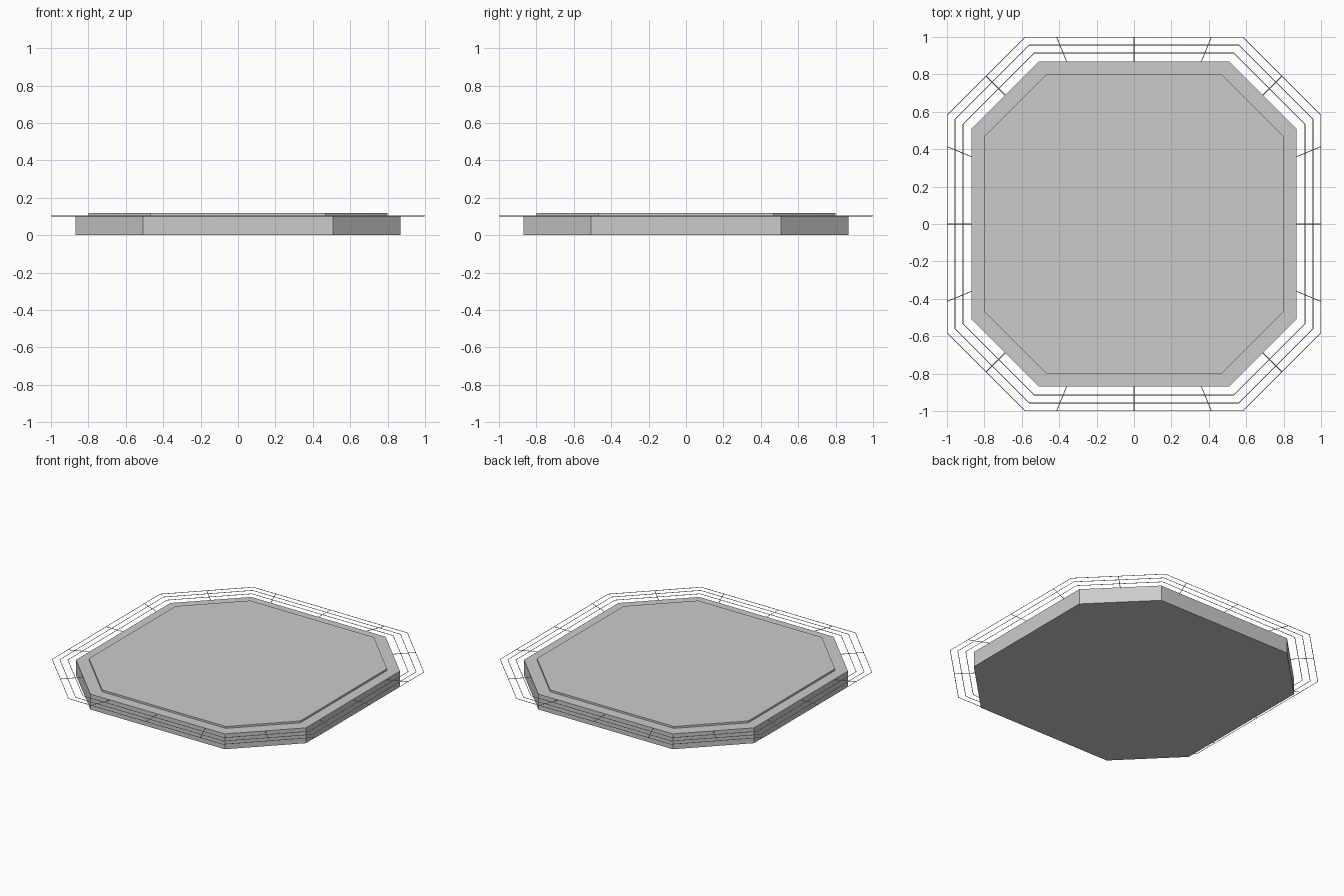
import bpy
import bmesh
from math import cos, sin, pi

if "Cube" in bpy.data.objects:
    bpy.data.objects.remove(bpy.data.objects["Cube"])

CORNER = 0.585   # half length of a straight side relative to the half width
DECK_Z = 0.105   # top of the slab, level of the safety net
WIRE = 0.002     # wire radius


def octagon(r):
    c = r * CORNER
    return [(r, -c), (r, c), (c, r), (-c, r), (-r, c), (-r, -c), (-c, -r), (c, -r)]


def prism(name, r, z0, z1):
    bm = bmesh.new()
    base = bm.faces.new([bm.verts.new((x, y, z0)) for x, y in octagon(r)])
    top = bmesh.ops.extrude_face_region(bm, geom=[base])
    verts = [g for g in top["geom"] if isinstance(g, bmesh.types.BMVert)]
    bmesh.ops.translate(bm, verts=verts, vec=(0, 0, z1 - z0))
    bmesh.ops.recalc_face_normals(bm, faces=bm.faces)
    mesh = bpy.data.meshes.new(name)
    bm.to_mesh(mesh)
    bm.free()
    obj = bpy.data.objects.new(name, mesh)
    bpy.context.collection.objects.link(obj)


def wires(name, paths, closed):
    curve = bpy.data.curves.new(name, "CURVE")
    curve.dimensions = "3D"
    curve.bevel_depth = WIRE
    curve.bevel_resolution = 0
    curve.use_fill_caps = True
    for path in paths:
        spline = curve.splines.new("POLY")
        spline.points.add(len(path) - 1)
        for point, (x, y) in zip(spline.points, path):
            point.co = (x, y, DECK_Z - WIRE, 1)
        spline.use_cyclic_u = closed
    obj = bpy.data.objects.new(name, curve)
    bpy.context.collection.objects.link(obj)


def ray_to_octagon(angle, r):
    # Point where a ray from the centre meets the octagon outline
    c, s = abs(cos(angle)), abs(sin(angle))
    d = min(r / max(c, s), r * (1 + CORNER) / (c + s))
    return d * cos(angle), d * sin(angle)


# Slab and raised landing surface
prism("platform_slab", 0.87, 0, DECK_Z)
prism("landing_surface", 0.80, DECK_Z, 0.118)

# Safety net: three rings and sixteen radial supports
outer = 1 - WIRE
wires("net_rings", [octagon(r) for r in (0.914, 0.957, outer)], True)
angles = [i * pi / 8 for i in range(16)]
wires("net_supports",
      [[ray_to_octagon(a, 0.868), ray_to_octagon(a, outer)] for a in angles], False)
